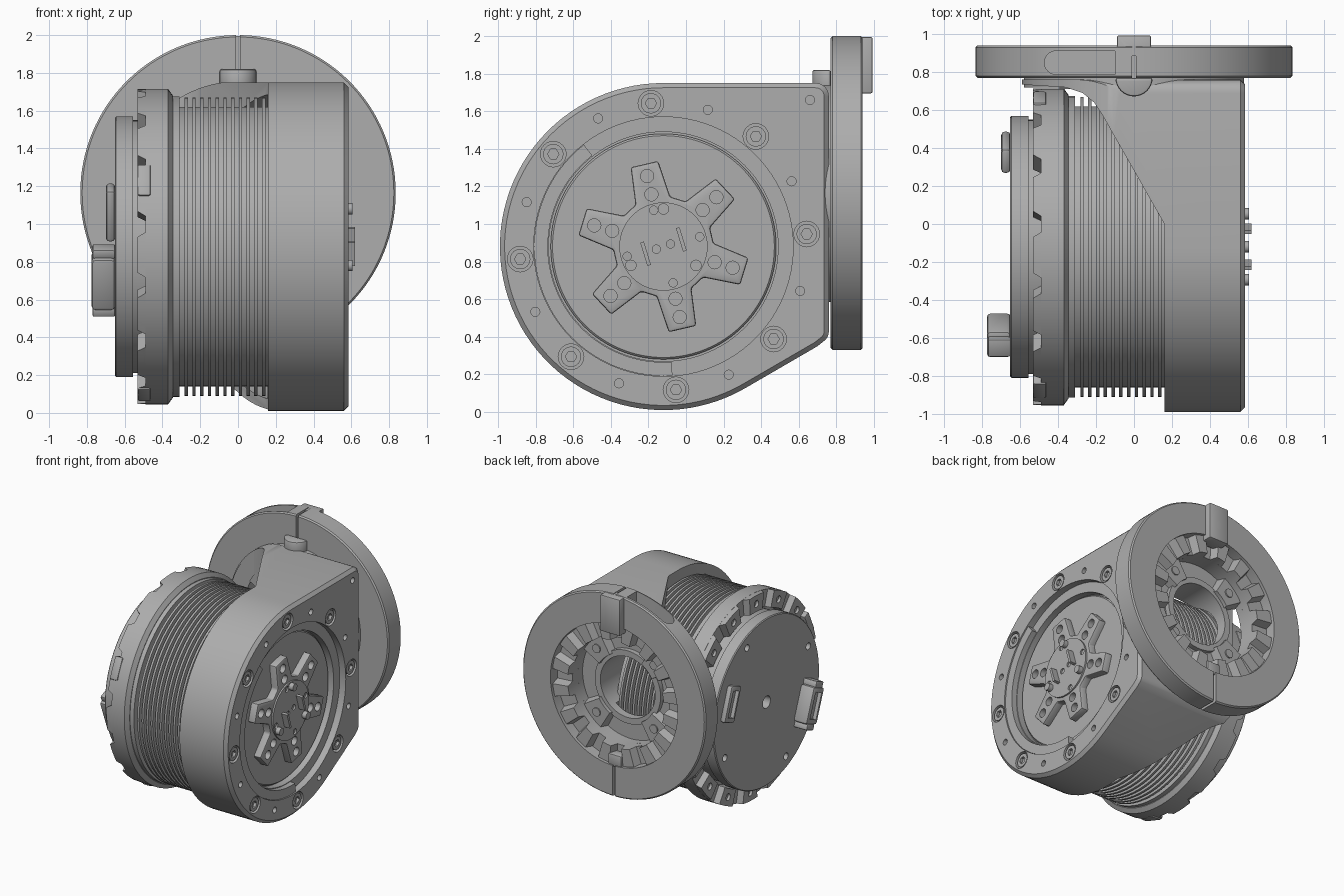
import bpy, bmesh
from math import cos, sin, pi, radians, atan2
from mathutils import Matrix, Vector

cube = bpy.data.objects.get("Cube")
if cube:
    bpy.data.objects.remove(cube)

grey = bpy.data.materials.new("satin grey")
grey.use_nodes = True
grey.diffuse_color = (0.42, 0.42, 0.42, 1)
grey.node_tree.nodes["Principled BSDF"].inputs["Base Color"].default_value = (0.42, 0.42, 0.42, 1)

MOTOR = (-0.12, 0.88)      # y, z of the motor axis
FLANGE = (0, 1.165)        # x, z of the flange axis
PLACE = {"X": lambda a, u, v: (a, u, v),
         "Y": lambda a, u, v: (u, a, v),
         "Z": lambda a, u, v: (u, v, a)}


def finish(name, bm):
    bmesh.ops.remove_doubles(bm, verts=bm.verts, dist=1e-5)
    bmesh.ops.recalc_face_normals(bm, faces=bm.faces)
    mesh = bpy.data.meshes.new(name)
    bm.to_mesh(mesh)
    bm.free()
    mesh.materials.append(grey)
    ob = bpy.data.objects.new(name, mesh)
    bpy.context.collection.objects.link(ob)
    return ob


def add_prism(bm, low, high):
    """Closed solid between two matching outlines."""
    a = [bm.verts.new(p) for p in low]
    b = [bm.verts.new(p) for p in high]
    bm.faces.new(a)
    bm.faces.new(b)
    for i in range(len(a)):
        j = (i + 1) % len(a)
        bm.faces.new((a[i], a[j], b[j], b[i]))


def prism(name, pts, axis, lo, hi):
    bm = bmesh.new()
    put = PLACE[axis]
    add_prism(bm, [put(lo, *p) for p in pts], [put(hi, *p) for p in pts])
    return finish(name, bm)


def arc(centre, r, start, end, n):
    steps = [radians(start + (end - start) * i / n) for i in range(n + 1)]
    return [(centre[0] + r * cos(t), centre[1] + r * sin(t)) for t in steps]


def cylinders(name, axis, lo, hi, r, centres, sides=24):
    bm = bmesh.new()
    put = PLACE[axis]
    for c in centres:
        ring = arc(c, r, 0, 360, sides)[:-1]
        add_prism(bm, [put(lo, *p) for p in ring], [put(hi, *p) for p in ring])
    return finish(name, bm)


def lathe(name, axis, centre, profile, sides=96):
    """Turn a closed (distance along axis, radius) profile."""
    bm = bmesh.new()
    put = PLACE[axis]
    loop = [bm.verts.new(put(a, centre[0] + r, centre[1])) for a, r in profile]
    edges = [bm.edges.new((loop[i], loop[(i + 1) % len(loop)])) for i in range(len(loop))
             if profile[i][1] + profile[(i + 1) % len(loop)][1] > 0]
    bmesh.ops.spin(bm, geom=loop + edges, cent=put(0, *centre), axis=put(1, 0, 0),
                   angle=2 * pi, steps=sides)
    return finish(name, bm)


def sectors(name, axis, centre, r0, r1, lo, hi, n, half0, half1, phase=0):
    """Ring of teeth, half0 degrees wide at lo and half1 at hi."""
    bm = bmesh.new()
    put = PLACE[axis]
    k = max(4, int(half0 / 2))
    for i in range(n):
        mid = phase + i * 360 / n
        outline = [[put(a, *p) for p in arc(centre, r0, mid - h, mid + h, k) +
                    arc(centre, r1, mid + h, mid - h, k)] for a, h in ((lo, half0), (hi, half1))]
        add_prism(bm, *outline)
    return finish(name, bm)


def box(name, size, pos, turn=0):
    bm = bmesh.new()
    bmesh.ops.create_cube(bm, size=1, matrix=Matrix.Translation(pos) @
                          Matrix.Rotation(radians(turn), 4, "X") @ Matrix.Diagonal((*size, 1)))
    return finish(name, bm)


def bake(ob):
    graph = bpy.context.evaluated_depsgraph_get()
    mesh = bpy.data.meshes.new_from_object(ob.evaluated_get(graph))
    ob.modifiers.clear()
    ob.data = mesh


def boolean(ob, tool, mode="DIFFERENCE"):
    mod = ob.modifiers.new("cut", "BOOLEAN")
    mod.operation, mod.solver, mod.object = mode, "EXACT", tool
    bake(ob)
    bpy.data.objects.remove(tool)


def bevel(ob, width, segments=2):
    mod = ob.modifiers.new("bevel", "BEVEL")
    mod.width, mod.segments, mod.angle_limit = width, segments, radians(40)
    bake(ob)
    return ob


def around(centre, r, n, phase):
    return arc(centre, r, phase, phase + 360, n)[:-1]


# Housing: side outline, trimmed by the slanted plan and the round neck outline
side = arc(MOTOR, 0.87, 90, 300, 60) + [(0.70, 0.35)] + arc((0.69, 0.43), 0.07, -40, 0, 4) \
    + arc((0.69, 1.68), 0.07, 0, 90, 6)
housing = bevel(prism("housing", side, "X", -0.62, 0.585), 0.025, 1)
plan = [(0.7, -1.1), (0.16, -1.1), (0.16, 0), (-0.17, 0.58), (-0.21, 0.64), (-0.27, 0.69),
        (-0.36, 0.72), (-0.6, 0.735), (-0.6, 0.8), (0.7, 0.8)]
boolean(housing, prism("plan_tool", plan, "Z", -0.2, 2.2), "INTERSECT")
neck = [(0.7, 1.755)] + arc(FLANGE, 0.59, 90, 215, 36) + [(-0.1, -0.1), (0.7, -0.1)]
boolean(housing, prism("neck_tool", neck, "Y", -1.2, 1.2), "INTERSECT")
boolean(housing, cylinders("motor_tool", "X", -0.8, 0.155, 0.815, [MOTOR], 96))
boolean(housing, lathe("bore_tool", "Y", FLANGE, [(0.4, 0), (0.4, 0.25), (0.72, 0.25),
                                                 (0.72, 0.44), (0.9, 0.44), (0.9, 0)]))
boolean(housing, lathe("recess_tool", "X", MOTOR, [(0.47, 0), (0.47, 0.61), (0.53, 0.61),
                                                  (0.53, 0.69), (0.7, 0.69), (0.7, 0)]))
bolts = around(MOTOR, 0.765, 8, 5)
boolean(housing, cylinders("counterbore_tool", "X", 0.54, 0.7, 0.068, bolts))
pins = around(MOTOR, 0.765, 8, 27)
boolean(housing, cylinders("pin_hole_tool", "X", 0.55, 0.7, 0.024, pins + [(0.66, 1.66)]))

# Bolts with hexagon sockets
heads = cylinders("housing_bolts", "X", 0.53, 0.578, 0.054, bolts)
boolean(heads, cylinders("socket_tool", "X", 0.555, 0.7, 0.03, bolts, 6))

# Cover segment and rotating output face
sectors("cover_segment", "X", MOTOR, 0.615, 0.688, 0.5, 0.576, 1, 73, 73, 201)
lathe("output_disc", "X", MOTOR, [(0.4, 0), (0.4, 0.6), (0.485, 0.6), (0.495, 0.59), (0.495, 0)])
spider_pts = []
for i in range(6):
    mid = radians(43 + 60 * i)
    for r, w in ((0.25, -0.095), (0.45, -0.075), (0.45, 0.075), (0.25, 0.095)):
        spider_pts.append((MOTOR[0] + r * cos(mid) - w * sin(mid),
                           MOTOR[1] + r * sin(mid) + w * cos(mid)))
spider = bevel(prism("output_spider", spider_pts, "X", 0.46, 0.555), 0.012)
holes = around(MOTOR, 0.385, 6, 43) + around(MOTOR, 0.285, 6, 43)
boolean(spider, cylinders("spider_hole_tool", "X", 0.5, 0.7, 0.035, holes))
hub = cylinders("output_hub", "X", 0.5, 0.568, 0.235, [MOTOR], 64)
boolean(hub, cylinders("hub_hole_tool", "X", 0.52, 0.7, 0.022,
                       around(MOTOR, 0.04, 2, 20) + around(MOTOR, 0.2, 4, 15)))
for i, dy in enumerate((-0.095, 0.095)):
    box("hub_blade_%d" % (i + 1), (0.08, 0.02, 0.13),
        (0.58, MOTOR[0] + dy, MOTOR[1] + dy * 0.4), 17)
cylinders("hub_screws", "X", 0.56, 0.605, 0.03, around(MOTOR, 0.2, 3, 90))

# Finned motor body
fins = [(0.2, 0), (0.2, 0.74)]
for i in range(11):
    x = 0.145 - i * 0.041
    fins += [(x, 0.74), (x, 0.79), (x - 0.018, 0.79), (x - 0.018, 0.74)]
fins += [(-0.31, 0.74), (-0.31, 0.795), (-0.40, 0.795), (-0.40, 0)]
lathe("finned_motor_body", "X", MOTOR, fins)

# Toothed ring with small locking blocks
lathe("toothed_ring", "X", MOTOR, [(-0.345, 0.7), (-0.345, 0.8), (-0.37, 0.835),
                                   (-0.49, 0.835), (-0.49, 0.7)])
teeth = sectors("ring_teeth", "X", MOTOR, 0.7, 0.834, -0.485, -0.532, 16, 8.5, 6.5, 3)
boolean(teeth, cylinders("tooth_hole_tool", "X", -0.6, -0.51, 0.028, around(MOTOR, 0.765, 16, 3)))
for i, angle in enumerate((20, 155, 250)):
    t = radians(angle)
    bevel(box("locking_block_%d" % (i + 1), (0.07, 0.06, 0.18),
              (-0.497, MOTOR[0] + 0.81 * cos(t), MOTOR[1] + 0.81 * sin(t)), angle), 0.01)

# End plate with centre hole and screws
plate = lathe("end_plate", "X", MOTOR, [(-0.35, 0), (-0.35, 0.67), (-0.555, 0.67), (-0.555, 0.69),
                                        (-0.645, 0.69), (-0.652, 0.683), (-0.652, 0)])
boolean(plate, cylinders("plate_hole_tool", "X", -0.8, -0.61, 0.028, around(MOTOR, 0.6, 4, 65)))
boolean(plate, cylinders("centre_hole_tool", "X", -0.8, -0.56, 0.05, [MOTOR]))


# Sockets on the end plate, turned to follow its rim
def socket(name, r, angle, depth, width, length):
    t = radians(angle)
    pos = Vector((0, MOTOR[0] + r * cos(t), MOTOR[1] + r * sin(t)))
    body = bevel(box(name, (depth, width, length), pos + Vector((-0.65 - depth / 2, 0, 0)), angle), 0.02)
    boolean(body, box("slot_tool", (0.06, width * 0.55, length * 0.72),
                      pos + Vector((-0.65 - depth, 0, 0)), angle))
    return pos


socket("small_socket", 0.53, 20, 0.05, 0.14, 0.29)
big = socket("large_socket", 0.5, 201, 0.125, 0.15, 0.29)
for sign in (-1, 1):
    off = Vector((0, -sin(radians(21)), cos(radians(21)))) * 0.165 * sign
    bevel(box("socket_latch_%s" % ("upper" if sign > 0 else "lower"), (0.12, 0.1, 0.05),
              big + off + Vector((-0.71, 0, 0)), 21), 0.01)

# Mounting flange: stepped ring, clamp slits and screw pocket
flange = lathe("mounting_flange", "Y", FLANGE, [
    (0.77, 0.44), (0.77, 0.825), (0.78, 0.835), (0.93, 0.835), (0.94, 0.825),
    (0.94, 0.58), (0.85, 0.58), (0.85, 0.44)], 128)
pocket = arc((-0.41, 0.85), 0.062, 90, 270, 12) + [(-0.1, 0.788), (-0.1, 0.912)]
boolean(flange, prism("pocket_tool", pocket, "Z", 1.8, 2.2))
boolean(flange, box("slit_tool", (0.022, 0.4, 0.5), (0, 0.85, 2.0)))
boolean(flange, box("lower_slit_tool", (0.022, 0.4, 0.5), (0, 0.85, 0.36)))
sectors("flange_teeth", "Y", FLANGE, 0.44, 0.582, 0.84, 0.915, 16, 7.5, 5, 11)
lathe("flange_seat", "Y", FLANGE, [(0.72, 0.44), (0.72, 0.58), (0.78, 0.58), (0.78, 0.44)])
lathe("hub_rim", "Y", FLANGE, [(0.7, 0.25), (0.7, 0.3), (0.76, 0.3), (0.76, 0.25)])
sectors("hub_lobes", "Y", FLANGE, 0.28, 0.445, 0.71, 0.79, 4, 17, 14, 45)
cylinders("seat_screws", "Y", 0.78, 0.8, 0.035, around(FLANGE, 0.37, 4, 45))

# Clamp boss and alignment keys
boss = arc((0, 0.77), 0.098, 180, 360, 16)
bevel(prism("clamp_boss", boss, "Z", 1.70, 1.82), 0.012)
key = bevel(box("upper_key", (0.18, 0.13, 0.3), (0, 0.928, 1.845)), 0.01)
boolean(key, box("key_slit_tool", (0.022, 0.05, 0.4), (0, 0.86, 1.9)))
bevel(box("lower_key", (0.12, 0.08, 0.1), (0, 0.89, 0.62)), 0.008)

# Smooth curved surfaces, keep hard edges
bpy.ops.object.select_all(action="DESELECT")
for ob in bpy.context.collection.objects:
    if ob.type == "MESH" and grey.name in ob.data.materials:
        ob.select_set(True)
        bpy.context.view_layer.objects.active = ob
bpy.ops.object.shade_smooth_by_angle(angle=radians(30))
